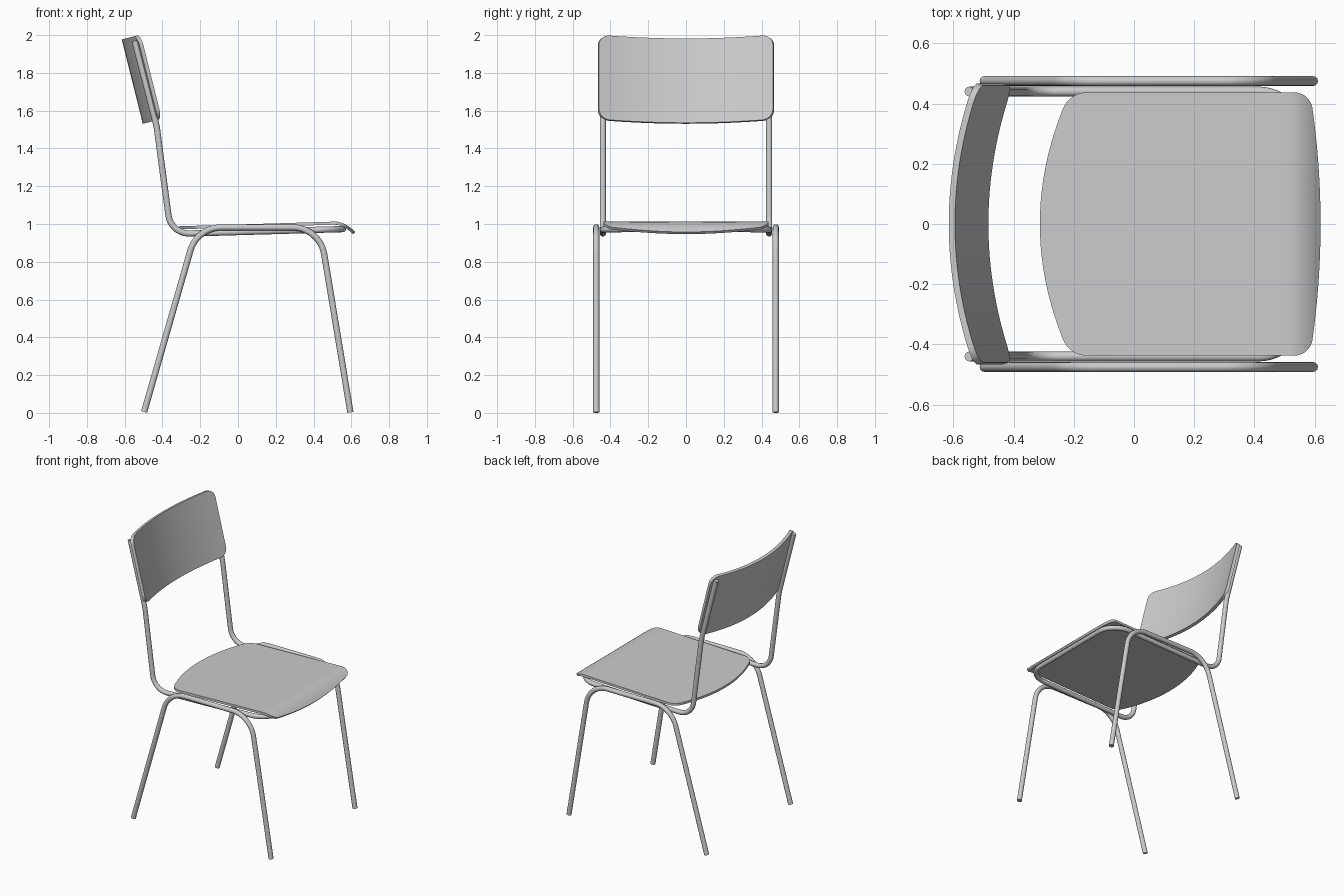
import bpy
import bmesh
import math
from mathutils import Vector

cube = bpy.data.objects.get("Cube")
if cube:
    bpy.data.objects.remove(cube, do_unlink=True)

TUBE = 0.0165


def make_material(name, value):
    mat = bpy.data.materials.new(name)
    mat.use_nodes = True
    color = (value, value, value, 1)
    mat.diffuse_color = color
    mat.node_tree.nodes["Principled BSDF"].inputs["Base Color"].default_value = color
    return mat


grey = make_material("plain grey", 0.6)


def rounded_path(corners, steps=12):
    """Polyline through (point, radius) corners, with an arc at each inner corner."""
    pts = [Vector(p) for p, r in corners]
    path = [pts[0]]
    for i in range(1, len(pts) - 1):
        p, r = pts[i], corners[i][1]
        a = (pts[i - 1] - p).normalized()
        b = (pts[i + 1] - p).normalized()
        half = a.angle(b) / 2
        center = p + (a + b).normalized() * r / math.sin(half)
        reach = r / math.tan(half)
        start = (p + a * reach - center).normalized()
        end = (p + b * reach - center).normalized()
        path += [center + start.slerp(end, k / steps).normalized() * r
                 for k in range(steps + 1)]
    return path + [pts[-1]]


def tube(name, corners):
    path = rounded_path(corners)
    curve = bpy.data.curves.new(name, "CURVE")
    curve.dimensions = "3D"
    curve.bevel_depth = TUBE
    curve.bevel_resolution = 4
    curve.use_fill_caps = True
    spline = curve.splines.new("POLY")
    spline.points.add(len(path) - 1)
    for point, co in zip(spline.points, path):
        point.co = (*co, 1)
    curve.materials.append(grey)
    obj = bpy.data.objects.new(name, curve)
    bpy.context.collection.objects.link(obj)


def panel(name, shape, thickness):
    """Sheet from a square grid moved by shape(u, v), then thickened downwards."""
    bm = bmesh.new()
    bmesh.ops.create_grid(bm, x_segments=28, y_segments=40, size=1)
    for v in bm.verts:
        v.co = shape(v.co.x, v.co.y)
    mesh = bpy.data.meshes.new(name)
    bm.to_mesh(mesh)
    bm.free()
    mesh.materials.append(grey)
    obj = bpy.data.objects.new(name, mesh)
    bpy.context.collection.objects.link(obj)
    bpy.ops.object.select_all(action="DESELECT")
    obj.select_set(True)
    bpy.context.view_layer.objects.active = obj
    mod = obj.modifiers.new("thickness", "SOLIDIFY")
    mod.thickness = thickness
    mod.offset = -1
    bpy.ops.object.modifier_apply(modifier=mod.name)
    bpy.ops.object.shade_smooth_by_angle(angle=math.radians(40))


def corner_pull(y, half_width, radius):
    """How far an end edge draws back at y to round its corner."""
    d = max(0, abs(y) - (half_width - radius))
    return radius - math.sqrt(max(0, radius * radius - d * d))


def seat_shape(u, v):
    w = 0.437
    y = w * math.sin(v * math.pi / 2)
    pull = corner_pull(y, w, 0.05)
    bow = (y / w) ** 2
    back = -0.313 + 0.1 * bow + pull
    front = 0.62 - 0.035 * bow - pull
    t = 1 - (1 - (u + 1) / 2) ** 1.6
    x = back + (front - back) * t
    z = 0.988 + 0.03 * (x + 0.31) - 4.8 * max(0, x - 0.51) ** 2
    return Vector((x, y, z))


def backrest_shape(u, v):
    w = 0.46
    y = w * math.sin(v * math.pi / 2)
    half = 0.23 - corner_pull(y, w, 0.055)
    tilt = math.radians(14)
    up = Vector((-math.sin(tilt), 0, math.cos(tilt)))
    forward = Vector((math.cos(tilt), 0, math.sin(tilt)))
    sag = 0.083 * ((y / w) ** 2 - 1)
    return Vector((-0.459, y, 1.779)) - up * half * u + forward * sag


# Seat and backrest sheets
panel("seat", seat_shape, 0.016)
panel("backrest", backrest_shape, 0.021)

# Side leg hoops
for side, s in (("left", 1), ("right", -1)):
    y = s * 0.475
    tube(side + "_leg_hoop", [
        ((-0.497, y, 0.005), 0),
        ((-0.217, y, 0.982), 0.17),
        ((0.433, y, 0.982), 0.17),
        ((0.595, y, 0.003), 0),
    ])

# One bent tube: uprights, seat rails and front crossbar
half_frame = [
    ((-0.547, 0.44, 1.97), 0),
    ((-0.431, 0.44, 1.52), 0.5),
    ((-0.355, 0.44, 0.947), 0.11),
    ((0.555, 0.44, 0.973), 0.14),
]
mirrored = [((x, -y, z), r) for (x, y, z), r in reversed(half_frame)]
tube("back_and_seat_frame", half_frame + mirrored)
